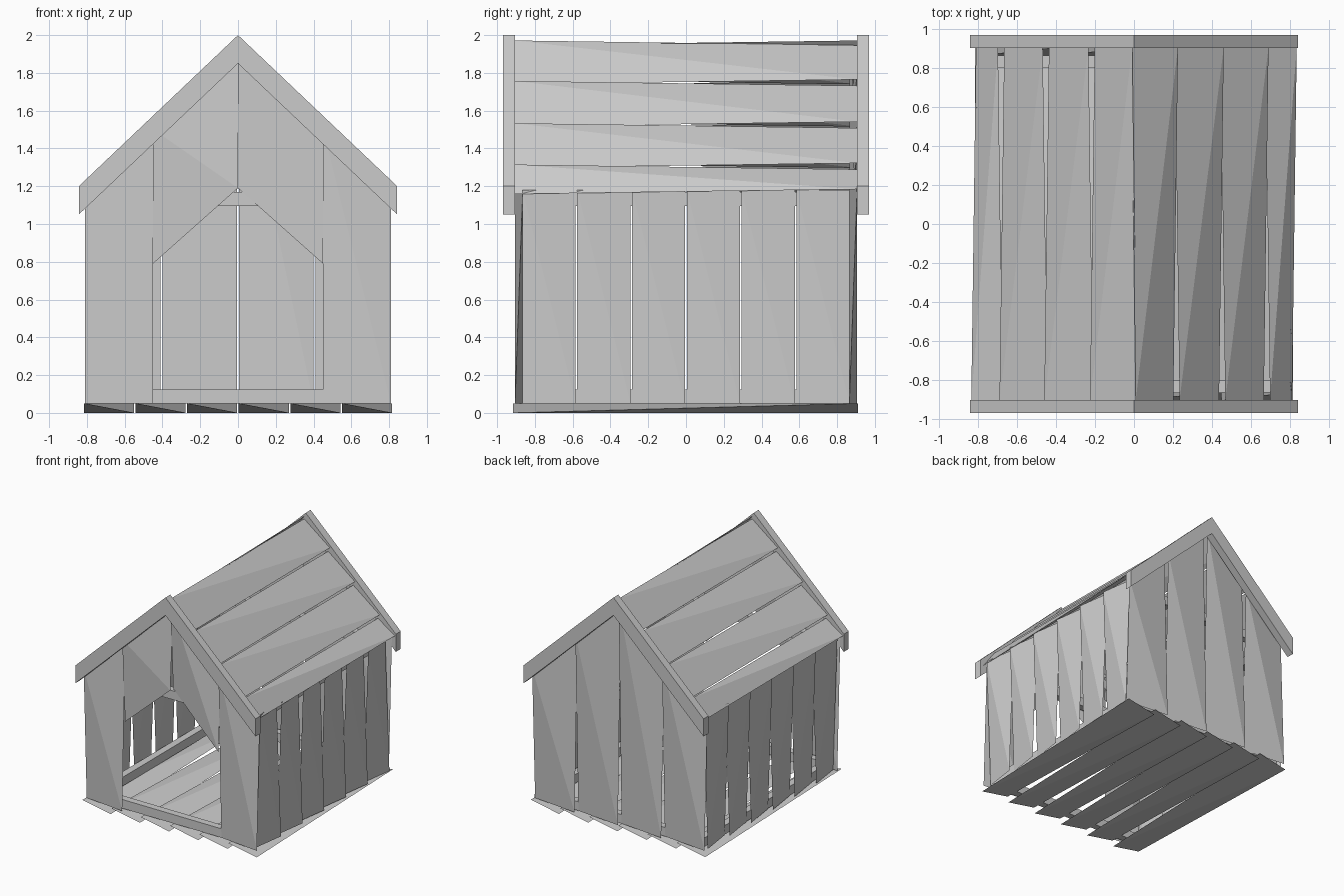
import bpy, bmesh
from mathutils import Vector

if "Cube" in bpy.data.objects:
    bpy.data.objects.remove(bpy.data.objects["Cube"])

wood = bpy.data.materials.new("plain_grey_wood")
wood.diffuse_color = (0.6, 0.6, 0.6, 1)
wood.use_nodes = True
wood.node_tree.nodes["Principled BSDF"].inputs["Base Color"].default_value = wood.diffuse_color


def make(name, bm):
    bmesh.ops.recalc_face_normals(bm, faces=bm.faces)
    me = bpy.data.meshes.new(name)
    bm.to_mesh(me)
    bm.free()
    me.materials.append(wood)
    ob = bpy.data.objects.new(name, me)
    bpy.context.collection.objects.link(ob)
    return ob


def plank(bm, corners, normal, t, flip=False):
    """Twisted faceted board: opposite corners lie on the outer and inner planes."""
    n = Vector(normal).normalized()
    vs = [bm.verts.new(Vector(c) - n * (t if (i % 2 == 1) != flip else 0))
          for i, c in enumerate(corners)]
    fs = [bm.faces.new([vs[i] for i in tri])
          for tri in ((0, 1, 2), (0, 2, 3), (0, 1, 3), (1, 2, 3))]
    bmesh.ops.recalc_face_normals(bm, faces=fs)


def box(bm, lo, hi):
    v = [bm.verts.new((x, y, z)) for z in (lo[2], hi[2])
         for x, y in ((lo[0], lo[1]), (hi[0], lo[1]), (hi[0], hi[1]), (lo[0], hi[1]))]
    for f in ((0, 1, 2, 3), (4, 5, 6, 7), (0, 1, 5, 4), (1, 2, 6, 5), (2, 3, 7, 6), (3, 0, 4, 7)):
        bm.faces.new([v[i] for i in f])


SLOPE = 0.952
G = 0.004          # half gap between boards


def under_roof(x):
    return 1.93 - SLOPE * abs(x)


# Floor boards
bm = bmesh.new()
for i in range(6):
    a, b = -0.82 + i * 0.2733 + G, -0.82 + (i + 1) * 0.2733 - G
    plank(bm, [(b, -0.915, 0), (a, -0.915, 0), (a, 0.91, 0), (b, 0.91, 0)], (0, 0, -1), 0.05)
make("floor_boards", bm)

# Side walls, boards mirrored left and right
for s, name in ((1, "right_wall"), (-1, "left_wall")):
    bm = bmesh.new()
    for i in range(6):
        a, b = -0.87 + i * 0.29 + G, -0.87 + (i + 1) * 0.29 - G
        x = 0.81 * s
        plank(bm, [(x, a, 0.05), (x, b, 0.05), (x, b, 1.18), (x, a, 1.18)], (s, 0, 0), 0.04, True)
    make(name, bm)

# Back wall, four boards reaching up to the roof
bm = bmesh.new()
xs = (0.81, 0.405, 0, -0.405, -0.81)
for a, b in zip(xs, xs[1:]):
    a, b = a - G, b + G
    plank(bm, [(a, 0.905, 0.05), (b, 0.905, 0.05), (b, 0.905, under_roof(b)),
               (a, 0.905, under_roof(a))], (0, 1, 0), 0.04, True)
make("back_wall", bm)

# Front wall: two side boards and two panels above the doorway
bm = bmesh.new()
for a, b, za, zb in ((-0.81, -0.45, 0.05, 0.05), (-0.45, 0, 0.79, 1.19),
                     (0, 0.45, 1.19, 0.79), (0.45, 0.81, 0.05, 0.05)):
    plank(bm, [(a, -0.905, za), (b, -0.905, zb), (b, -0.905, under_roof(b)),
               (a, -0.905, under_roof(a))], (0, -1, 0), 0.04, True)
make("front_wall", bm)

# Inner frame rails at floor level and at the eaves
for name, z0, z1 in (("lower_frame", 0.05, 0.125), ("upper_frame", 1.095, 1.17)):
    bm = bmesh.new()
    for s in (-1, 1):
        x0, x1 = sorted((0.705 * s, 0.765 * s))
        y0, y1 = sorted((0.805 * s, 0.865 * s))
        box(bm, (x0, -0.805, z0), (x1, 0.805, z1))
        box(bm, (-0.765, y0, z0), (0.765, y1, z1))
    make(name, bm)

# Roof boards, the left slope being the right one turned half way round
for s, name in ((1, "right_roof"), (-1, "left_roof")):
    bm = bmesh.new()
    xs = (0.005, 0.23, 0.465, 0.695, 0.84)
    for a, b in zip(xs, xs[1:]):
        pts = [(x * s, y * s, 1.98 - SLOPE * x)
               for x, y in ((b - G, -0.905), (b - G, 0.905), (a + G, 0.905), (a + G, -0.905))]
        plank(bm, pts, (SLOPE * s, 0, 1), 0.035, True)
    make(name, bm)

# Sloping trim boards on both gables
for y0, y1, end in ((-0.97, -0.905, "front"), (0.905, 0.97, "back")):
    for s, side in ((1, "right"), (-1, "left")):
        bm = bmesh.new()
        prof = [(0, 2.0), (0.843 * s, 1.2), (0.843 * s, 1.05), (0, 1.85)]
        f = bm.faces.new([bm.verts.new((x, y0, z)) for x, z in prof])
        r = bmesh.ops.extrude_face_region(bm, geom=[f])
        bmesh.ops.translate(bm, vec=(0, y1 - y0, 0),
                            verts=[v for v in r["geom"] if isinstance(v, bmesh.types.BMVert)])
        if not f.is_valid or len(bm.faces) < 6:
            bm.faces.new([v for v in bm.verts if abs(v.co.y - y0) < 1e-5])
        make(f"{end}_{side}_trim", bm)
